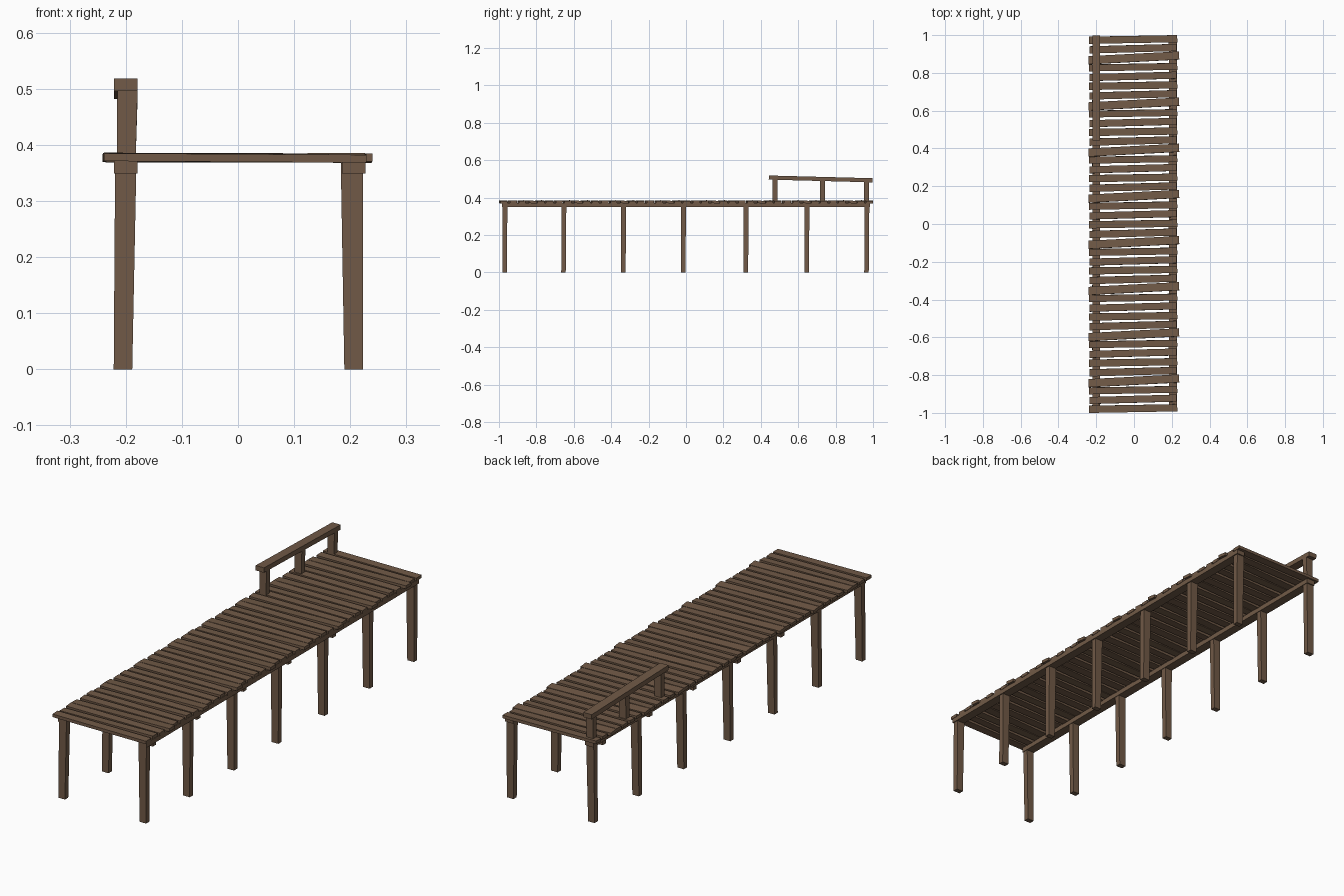
import bpy, math
from mathutils import Matrix, Euler

if "Cube" in bpy.data.objects:
    bpy.data.objects.remove(bpy.data.objects["Cube"])

wood = bpy.data.materials.new("weathered brown wood")
wood.diffuse_color = (0.165, 0.102, 0.063, 1)
wood.use_nodes = True
wood.node_tree.nodes["Principled BSDF"].inputs["Base Color"].default_value = wood.diffuse_color


def box(name, loc, size, rot=(0, 0, 0), top=(1, 1), shift=(0, 0)):
    """Box with optional taper and sideways shift of its upper end."""
    vs = []
    for sz in (-.5, .5):
        k = top if sz > 0 else (1, 1)
        s = shift if sz > 0 else (0, 0)
        for sx, sy in ((-.5, -.5), (.5, -.5), (.5, .5), (-.5, .5)):
            vs.append((sx*size[0]*k[0]+s[0], sy*size[1]*k[1]+s[1], sz*size[2]))
    fs = [(3, 2, 1, 0), (4, 5, 6, 7), (0, 1, 5, 4), (1, 2, 6, 5), (2, 3, 7, 6), (3, 0, 4, 7)]
    me = bpy.data.meshes.new(name)
    me.from_pydata(vs, [], fs)
    me.materials.append(wood)
    me.transform(Matrix.Translation(loc) @ Euler(rot).to_matrix().to_4x4())
    ob = bpy.data.objects.new(name, me)
    bpy.context.collection.objects.link(ob)
    return ob


# deck planks: five slightly different boards repeated along the length
# (x centre, length, width, yaw degrees, pitch degrees, roll degrees)
kinds = [(-.005, .468, .038, 1.0, .35, 1.0),
         (-.005, .462, .037, 1.6, -.2, -2.0),
         (-.005, .468, .036, 1.0, .3, 3.0),
         (-.001, .480, .043, 3.0, .15, -3.5),
         (-.005, .462, .038, 1.6, .4, 1.5)]
COUNT = 41
for i in range(COUNT):
    cx, ln, w, yaw, pitch, roll = kinds[i % 5]
    y = -.977 + i * 1.954 / (COUNT - 1)
    box("deck_plank", (cx, y, .377), (ln, w, .014),
        tuple(math.radians(a) for a in (roll, pitch, yaw)))

# long stringers under both edges
for s in (-1, 1):
    box("stringer", (s*.206 if s > 0 else -.2, 0, .360), (.042, 1.97, .022))

# support posts in pairs
for y in (-.97, -.655, -.335, -.015, .32, .645, .965):
    box("left_post", (-.205, y, .184), (.033, .024, .368), top=(1.15, 1.1), shift=(.005, .002))
    box("right_post", (.206, y, .184), (.033, .024, .368), top=(1.2, 1.1), shift=(-.003, .002))

# short handrail at the back left
for y, h in ((.475, .50), (.73, .495), (.966, .485)):
    box("rail_post", (-.199, y, (h+.37)/2), (.033, .026, h-.37), top=(1.1, 1), shift=(.002, 0))
box("hand_rail", (-.2, .72, .5), (.042, .555, .022), (math.radians(-1.5), 0, 0))
